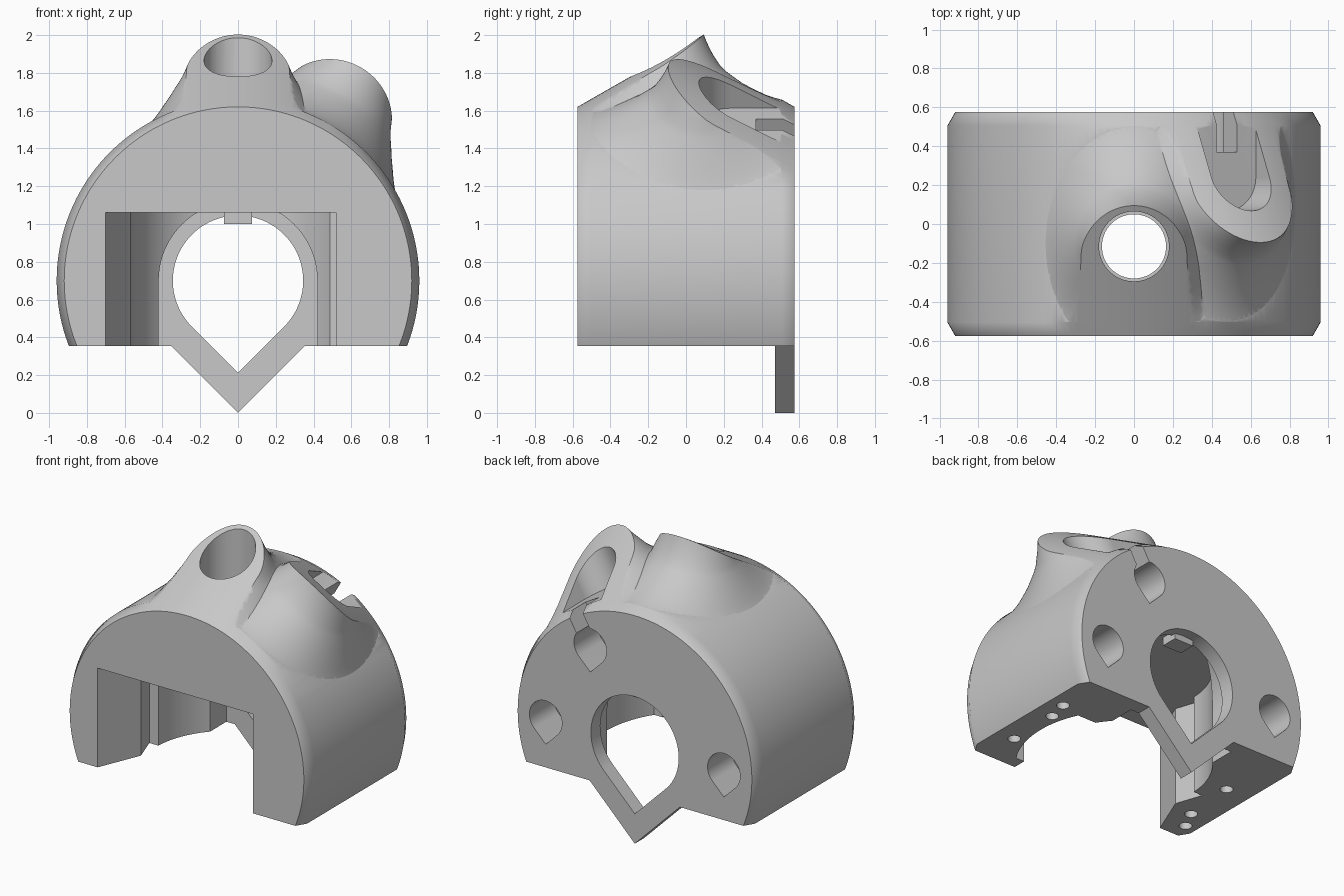
import bpy, bmesh
from math import sin, cos, pi, sqrt, radians
from mathutils import Matrix

cube = bpy.data.objects.get("Cube")
if cube:
    bpy.data.objects.remove(cube, do_unlink=True)

grey = bpy.data.materials.new("plain grey")
grey.use_nodes = True
colour = (0.58, 0.58, 0.58, 1)
grey.diffuse_color = colour
grey.node_tree.nodes["Principled BSDF"].inputs["Base Color"].default_value = colour

AXIS_Z = 0.70          # height of the housing axis
R_OUT, R_END = 0.96, 0.92
Y_END, Y_CHAMFER = 0.575, 0.505
TILT = radians(30)     # lean of the rear socket
to_axis = Matrix.Translation((0, 0, AXIS_Z))
leaning = to_axis @ Matrix.Rotation(TILT, 4, 'Y')


def finish(name, bm, matrix=Matrix()):
    bmesh.ops.transform(bm, matrix=matrix, verts=bm.verts)
    bmesh.ops.recalc_face_normals(bm, faces=bm.faces)
    mesh = bpy.data.meshes.new(name)
    bm.to_mesh(mesh)
    bm.free()
    mesh.materials.append(grey)
    ob = bpy.data.objects.new(name, mesh)
    bpy.context.collection.objects.link(ob)
    return ob


def loft(name, rings, matrix=Matrix()):
    """Closed solid through rings of equal point count."""
    bm = bmesh.new()
    rows = [[bm.verts.new(p) for p in ring] for ring in rings]
    for a, b in zip(rows, rows[1:]):
        for i in range(len(a)):
            j = (i + 1) % len(a)
            bm.faces.new((a[i], a[j], b[j], b[i]))
    bm.faces.new(rows[0])
    bm.faces.new(rows[-1])
    return finish(name, bm, matrix)


def prism_y(name, pts, y0, y1, matrix=Matrix()):
    return loft(name, [[(x, y, z) for x, z in pts] for y in (y0, y1)], matrix)


def prism_z(name, pts, z0, z1, matrix=Matrix()):
    return loft(name, [[(x, y, z) for x, y in pts] for z in (z0, z1)], matrix)


def box(name, x0, x1, y0, y1, z0, z1, matrix=Matrix()):
    return prism_z(name, [(x0, y0), (x1, y0), (x1, y1), (x0, y1)], z0, z1, matrix)


def arc(cx, cy, r, a0=0, a1=360, n=64):
    closed = a1 - a0 == 360
    steps = n if closed else n + 1
    return [(cx + r * cos(radians(a0 + (a1 - a0) * i / n)),
             cy + r * sin(radians(a0 + (a1 - a0) * i / n))) for i in range(steps)]


def teardrop(cx, cz, r):
    return arc(cx, cz, r, -45, 225) + [(cx, cz - r * sqrt(2))]


def combine(target, tool, operation):
    mod = target.modifiers.new(operation, 'BOOLEAN')
    mod.operation, mod.solver, mod.object = operation, 'EXACT', tool
    bpy.context.view_layer.objects.active = target
    bpy.ops.object.modifier_apply(modifier=mod.name)
    bpy.data.objects.remove(tool, do_unlink=True)


def socket(name, matrix, width):
    """Flared boss blended onto the cylinder, sliced by the end arc swept upward."""
    flare = [(0.15, .46), (0.19, .355), (0.205, .315), (0.225, .27), (0.25, .225),
             (0.28, .18), (0.31, .15), (0.35, .12), (0.40, .085), (0.46, .053),
             (0.52, .025), (0.57, .008), (0.60, 0), (0.66, -.012)]
    rings = []
    for r, f in flare:
        ring = []
        narrowing = 1 + 0.4 * min(1, max(0, (r - 0.25) / 0.35))
        for x, y in arc(0, 0, r, n=96):
            x *= width / narrowing
            ring.append((x, y - 0.1, sqrt(R_OUT ** 2 - x * x) + f))
        rings.append(ring)
    rings.append([(x, y, 0.65) for x, y, z in rings[-1]])
    boss = loft(name, rings, matrix)
    profile = arc(0, 0, R_END, 0, 180, 128) + [(-R_END, -1.5), (R_END, -1.5)]
    rise = 0.572 * (Y_END + Y_CHAMFER)
    slicer = loft("slicer", [[(x, -Y_END, z) for x, z in profile],
                             [(x, Y_CHAMFER, z + rise) for x, z in profile]], matrix)
    combine(boss, slicer, 'INTERSECT')
    return boss


# Round housing with chamfered ends
housing = loft("housing", [[(x, y, z) for x, z in arc(0, AXIS_Z, r, n=160)] for y, r in
                           ((-Y_END, R_END), (-Y_CHAMFER, R_OUT),
                            (Y_CHAMFER, R_OUT), (Y_END, R_END))])

# Two sockets: upright at the front, leaning at the back
combine(housing, socket("front_socket", to_axis, 1.06), 'UNION')
combine(housing, socket("rear_socket", leaning @ Matrix.Scale(-1, 4, (0, 1, 0)), 1.12),
        'UNION')

# Flat underside and pointed tab on the back wall
combine(housing, box("underside", -2, 2, -2, 2, -2, 0.355), 'DIFFERENCE')
combine(housing, prism_y("tab", [(0, 0), (.5, .5), (-.5, .5)], 0.47, Y_END), 'UNION')

# Inner bay: front opening with a slanted wall, side groove, rounded rear pocket, arch
CEIL = 1.06
bay = [(-.74, -.67), (.52, -.67), (.52, -.15), (-.565, -.08), (-.64, -.08), (-.575, -.27)]
combine(housing, prism_z("bay", bay, -.1, CEIL), 'DIFFERENCE')
groove = arc(0, -0.1, 0.70, -33, 25, 32) + [(.4, .196), (.4, -.48)]
combine(housing, prism_z("groove", groove, -.1, CEIL), 'DIFFERENCE')
pocket = [(min(x, 0.5), min(y, 0.469)) for x, y in arc(0, -0.1, 0.57, n=96)]
combine(housing, prism_z("pocket", pocket, -.1, CEIL), 'DIFFERENCE')
arch = [(x, min(z, CEIL)) for x, z in arc(0, AXIS_Z, 0.42, 0, 180)]
combine(housing, prism_y("arch", arch + [(-.42, -.1), (.42, -.1)], -.2, 0.47), 'DIFFERENCE')

# Back opening with its key, and blind pin holes
combine(housing, prism_y("opening", teardrop(0, AXIS_Z, 0.345), 0.3, 1), 'DIFFERENCE')
combine(housing, box("key", -.075, .075, 0.38, 0.5, 1.0, 1.1), 'UNION')
for angle in (-pi / 2, TILT, pi / 2):
    hole = teardrop(0.70 * sin(angle), AXIS_Z + 0.70 * cos(angle), 0.128)
    combine(housing, prism_y("pin_hole", hole, 0.3, 1), 'DIFFERENCE')

# Front socket bore with a wider mouth
combine(housing, prism_z("bore", arc(0, -.115, .165), 1, 3), 'DIFFERENCE')
combine(housing, prism_z("mouth", arc(0, -.115, .18), 1.55, 3), 'DIFFERENCE')

# Rear socket recess and the slot joining it to a pin hole
recess = arc(0, 0.24, 0.172, 180, 360) + [(.172, 1), (-.172, 1)]
combine(housing, prism_z("recess", recess, 0.955, 2, leaning), 'DIFFERENCE')
combine(housing, box("slot", -.06, .06, 0.37, 1, 0.75, 1.2, leaning), 'DIFFERENCE')

# Screw holes in the underside
for x, y in ((.755, -.30), (.755, .08), (.79, .23), (-.81, -.45), (-.74, -.31), (-.71, .08)):
    combine(housing, prism_z("screw_hole", arc(x, y, 0.042, n=24), 0, 0.55), 'DIFFERENCE')

bpy.ops.object.select_all(action='DESELECT')
housing.select_set(True)
bpy.context.view_layer.objects.active = housing
bpy.ops.object.shade_smooth_by_angle(angle=radians(33))
weighted = housing.modifiers.new("even_shading", 'WEIGHTED_NORMAL')
weighted.keep_sharp = True
